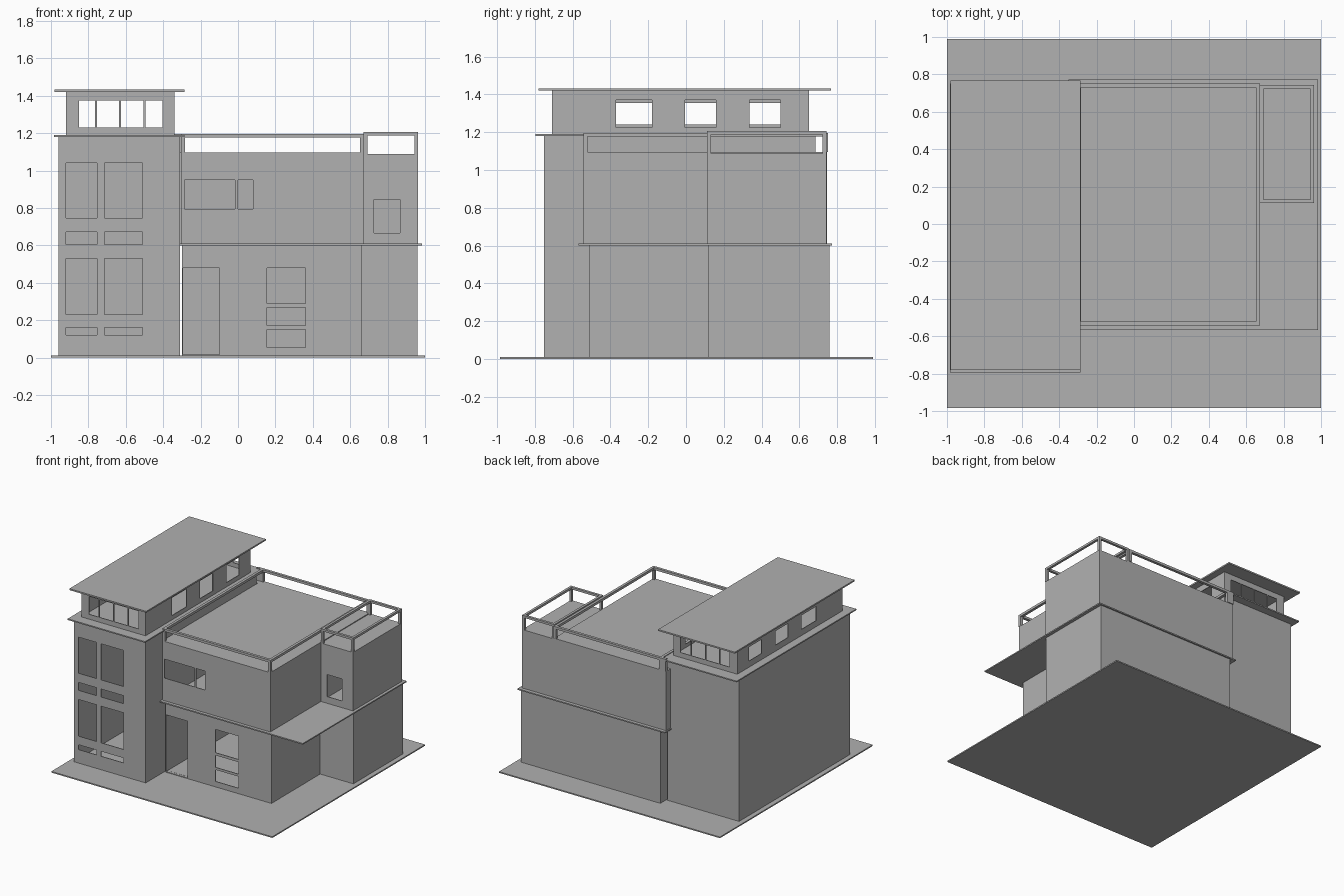
import bpy, bmesh
from mathutils import Matrix, Vector

cube = bpy.data.objects.get("Cube")
if cube:
    bpy.data.objects.remove(cube, do_unlink=True)

WALL = 0.01

# One plain colour for the whole house
grey = bpy.data.materials.new("plain grey")
grey.use_nodes = True
GREY = (0.44, 0.44, 0.44, 1)
grey.diffuse_color = GREY
grey.node_tree.nodes["Principled BSDF"].inputs["Base Color"].default_value = GREY


def boxes(name, spans):
    """One object made of boxes, each given as ((x0, x1), (y0, y1), (z0, z1))."""
    bm = bmesh.new()
    for span in spans:
        centre = Vector([(a + b) / 2 for a, b in span])
        size = [b - a for a, b in span]
        bmesh.ops.create_cube(bm, size=1, matrix=Matrix.Translation(centre) @ Matrix.Diagonal((*size, 1)))
    mesh = bpy.data.meshes.new(name)
    bm.to_mesh(mesh)
    bm.free()
    mesh.materials.append(grey)
    obj = bpy.data.objects.new(name, mesh)
    bpy.context.collection.objects.link(obj)
    return obj


def room(name, x, y, z, openings=()):
    """Hollow thin-walled room with openings cut through its walls."""
    obj = boxes(name, [(x, y, z)])
    shell = obj.modifiers.new("walls", 'SOLIDIFY')
    shell.thickness = WALL
    shell.offset = -1
    if openings:
        cutter = boxes(name + "_cutter", openings)
        cutter.hide_render = True
        cut = obj.modifiers.new("openings", 'BOOLEAN')
        cut.operation = 'DIFFERENCE'
        cut.solver = 'EXACT'
        cut.object = cutter
        # Bake the openings into the mesh and drop the cutter
        bpy.context.view_layer.update()
        graph = bpy.context.evaluated_depsgraph_get()
        baked = bpy.data.meshes.new_from_object(obj.evaluated_get(graph))
        obj.modifiers.clear()
        obj.data = baked
        bpy.data.objects.remove(cutter, do_unlink=True)
    return obj


def through(at):
    """Depth range of a cutter crossing a wall."""
    return (at - 0.02, at + 0.02)


def railing(name, x, y, base, top, bar, width=0.022):
    """Top rail around a rectangle with a post at each corner."""
    xs = [(x[0], x[0] + width), (x[1] - width, x[1])]
    ys = [(y[0], y[0] + width), (y[1] - width, y[1])]
    rail = (top - bar, top)
    parts = [(x, side, rail) for side in ys]
    parts += [(side, (ys[0][1], ys[1][0]), rail) for side in xs]
    parts += [(sx, sy, (base, top - bar)) for sx in xs for sy in ys]
    return boxes(name, parts)


# Ground plate
boxes("ground_plate", [((-1, 1), (-0.985, 0.99), (0, 0.01))])

# Tower with two columns of front windows
columns = [(-0.92, -0.755), (-0.715, -0.51)]
rows = [(0.12, 0.16), (0.23, 0.53), (0.605, 0.67), (0.745, 1.04)]
room("tower", (-0.96, -0.31), (-0.75, 0.685), (0.01, 1.18),
     [(c, through(-0.75), r) for c in columns for r in rows])
boxes("tower_ledge", [((-0.985, -0.285), (-0.795, 0.752), (1.18, 1.19))])

# Lookout room on the tower, with window bands on all four sides
PX, PY = (-0.92, -0.34), (-0.71, 0.65)
panes = [(-0.85, -0.765), (-0.755, -0.635), (-0.625, -0.505), (-0.495, -0.405)]
side_panes = [(-0.37, -0.18), (-0.005, 0.16), (0.335, 0.5)]
lookout = [(p, through(wall), (1.23, 1.375)) for p in panes for wall in PY]
lookout += [(through(PX[0]), p, (1.24, 1.355)) for p in side_panes]
lookout += [(through(PX[1]), p, (1.225, 1.37)) for p in side_panes]
room("lookout_room", PX, PY, (1.19, 1.42), lookout)
boxes("lookout_roof", [((-0.98, -0.285), (-0.78, 0.768), (1.42, 1.432))])

# Ground floor with doorway and stacked front window
door = ((-0.295, -0.1), through(-0.51), (0.015, 0.48))
stack = [((0.155, 0.362), through(-0.51), r) for r in [(0.055, 0.15), (0.17, 0.268), (0.29, 0.48)]]
room("ground_floor", (-0.3, 0.66), (-0.51, 0.76), (0.01, 0.6), [door] + stack)
room("ground_floor_annex", (0.66, 0.96), (0.12, 0.76), (0.01, 0.6))

# Slab between floors, also the canopy over the side corner
boxes("floor_slab", [((-0.31, 0.985), (-0.568, 0.772), (0.6, 0.61)),
                     ((-0.35, -0.31), (0.69, 0.772), (0.6, 0.61))])

# Upper floor, with a narrow strip behind the tower
upper = [((-0.285, -0.015), through(-0.542), (0.795, 0.95)),
         ((0, 0.08), through(-0.542), (0.795, 0.95))]
room("upper_floor", (-0.305, 0.672), (-0.542, 0.745), (0.61, 1.095), upper)
boxes("upper_floor_return", [((-0.342, -0.305), (0.688, 0.745), (0.61, 1.095))])
room("upper_annex", (0.672, 0.962), (0.112, 0.743), (0.61, 1.088),
     [((0.728, 0.865), through(0.112), (0.665, 0.845))])

# Roof terrace railings
railing("terrace_railing", (-0.305, 0.674), (-0.542, 0.752), 1.095, 1.196, 0.02)
boxes("terrace_end_post", [((-0.342, -0.305), (0.73, 0.752), (1.095, 1.196))])
railing("annex_railing", (0.672, 0.963), (0.112, 0.743), 1.088, 1.206, 0.018, 0.02)
